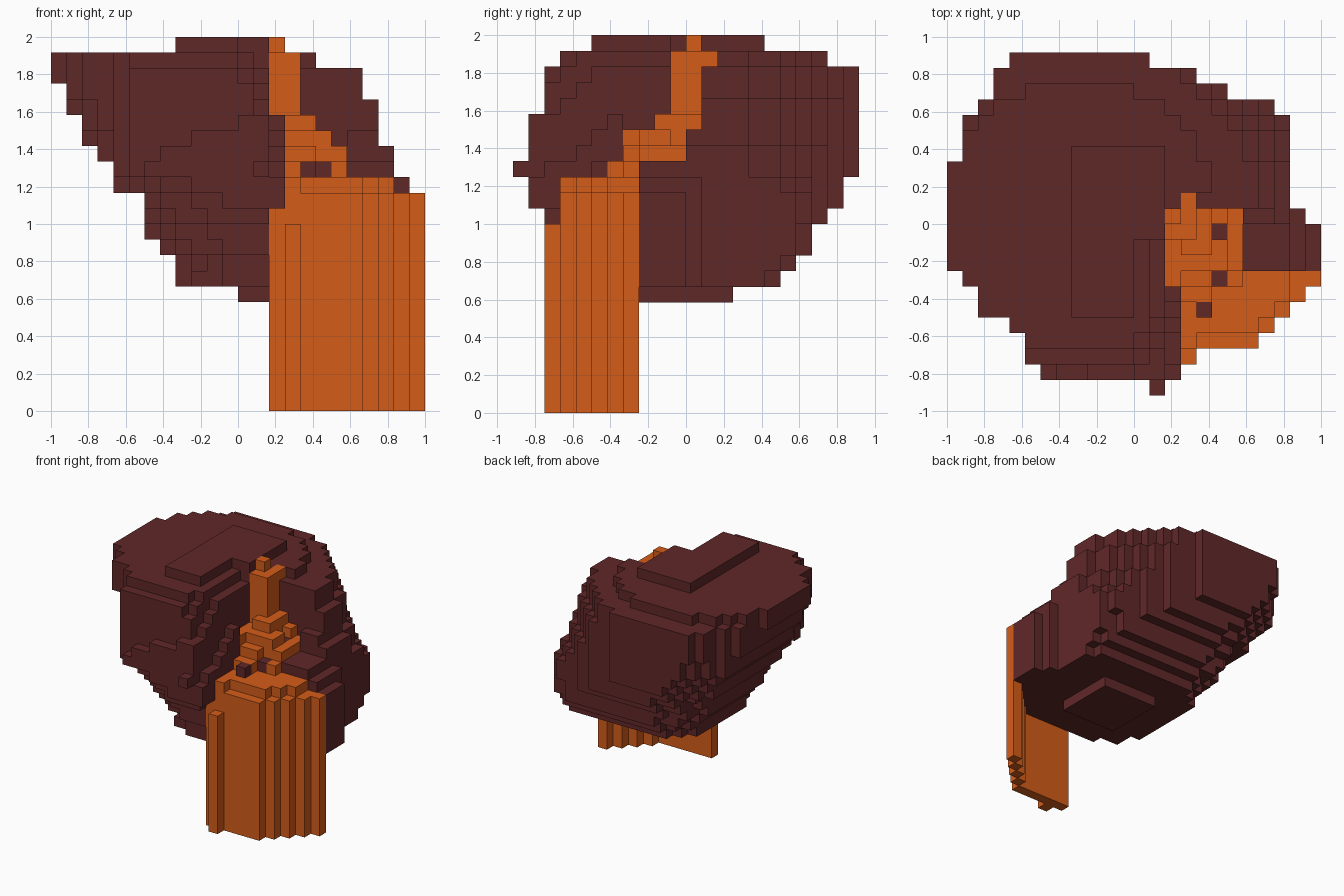
import bpy
import bmesh
from mathutils import Vector

STEP = 1 / 12
ORIGIN = Vector((-12, -11, 0))

if "Cube" in bpy.data.objects:
    bpy.data.objects.remove(bpy.data.objects["Cube"], do_unlink=True)


def make_material(name, rgb):
    mat = bpy.data.materials.new(name)
    mat.use_nodes = True
    mat.diffuse_color = (*rgb, 1)
    mat.node_tree.nodes["Principled BSDF"].inputs["Base Color"].default_value = (*rgb, 1)
    return mat


def block(x0, x1, y0, y1, z0, z1):
    """All grid cells in a box."""
    return {(x, y, z) for x in range(x0, x1) for y in range(y0, y1) for z in range(z0, z1)}


def build_cells(name, cells, solid, mat):
    """Mesh the outside faces of a set of cells."""
    bm = bmesh.new()
    for cell in cells:
        for axis in range(3):
            for side in (0, 1):
                near = list(cell)
                near[axis] += 2 * side - 1
                if tuple(near) in solid:
                    continue
                u, v = (axis + 1) % 3, (axis + 2) % 3
                corners = []
                for a, b in ((0, 0), (1, 0), (1, 1), (0, 1)):
                    p = Vector(cell)
                    p[axis] += side
                    p[u] += a
                    p[v] += b
                    corners.append(bm.verts.new((p + ORIGIN) * STEP))
                bm.faces.new(corners if side else corners[::-1])
    bmesh.ops.remove_doubles(bm, verts=bm.verts, dist=STEP / 50)
    mesh = bpy.data.meshes.new(name)
    bm.to_mesh(mesh)
    bm.free()
    mesh.materials.append(mat)
    obj = bpy.data.objects.new(name, mesh)
    bpy.context.collection.objects.link(obj)
    return obj


# Rock layers from the bottom up: left, right, front, back limits
LAYER_BASE = 7
LAYERS = [
    (12, 18, 8, 14), (8, 24, 4, 17), (8, 24, 4, 18), (7, 24, 3, 19),
    (6, 24, 3, 19), (6, 24, 2, 20), (6, 24, 2, 21), (4, 23, 2, 21),
    (4, 22, 2, 22), (3, 22, 2, 22), (2, 21, 2, 22), (2, 21, 2, 22),
    (1, 21, 2, 22), (1, 20, 2, 22), (0, 20, 2, 22), (0, 17, 3, 20),
    (8, 14, 5, 16),
]

# Plan outline of the rock, row by row from the front
ROW_LEFT = [13, 6, 5, 5, 4, 2, 2, 1] + [0] * 7 + [1, 1, 1, 2, 3, 3, 4]
ROW_RIGHT = [14, 15, 15, 15, 20, 21, 22, 23, 24, 24, 24, 23] + [22] * 6 + [21, 18, 16, 13]


def left_limit(y, level):
    """Outline on the left, undercut below the front corner."""
    undercut = max(0, (21 - level) // 2) if y in (5, 6, 7) else 0
    return ROW_LEFT[y] + undercut


def gully_height(x, y):
    """Height the rock may reach beside the lava channel."""
    if x in (12, 13) and y < 10:
        return min(23, y + 19) if x == 12 else min(22, y + 17)
    if x < 14 or y > 12:
        return 24
    if y == 12:
        return 22 if x > 15 else 24
    if y == 11:
        return 18
    if y > 7:
        return 16
    return 13 + y if x == 14 else 14


def roundness(level, left, front):
    """Exponent of the layer outline in one quadrant; higher is squarer."""
    if level in (7, 23):
        return 8
    if level == 22:
        return 2.5
    if left and front:
        return 8 if level > 14 else 4 if level > 12 else 3
    if left:
        return 4
    if front or level < 13:
        return 3
    return 2.1 if level < 15 else 1.8


rock = set()
for level, (x0, x1, y0, y1) in enumerate(LAYERS, LAYER_BASE):
    cx, cy = (x0 + x1) / 2, (y0 + y1) / 2
    for x, y, z in block(x0, x1, y0, y1, level, level + 1):
        dx = (x + 0.5 - cx) / (x1 - x0) * 2
        dy = (y + 0.5 - cy) / (y1 - y0) * 2
        power = roundness(level, dx < 0, dy < 0)
        inside = abs(dx) ** power + abs(dy) ** power <= 1
        if inside and left_limit(y, level) <= x < ROW_RIGHT[y] and z < gully_height(x, y):
            rock.add((x, y, z))

# Ledge bulging from the front face, with one loose block
for z, x0 in enumerate((11, 9, 6, 7, 9, 12), 13):
    rock |= {c for c in block(x0, 15, 1, 2, z, z + 1) if z < gully_height(c[0], 1) + 1}
rock |= block(14, 15, 2, 4, 13, 16)
rock.add((13, 0, 15))
rock -= block(14, 15, 2, 3, 12, 13)

# Stepped lava stream: plan limits and top of each step
STREAM = [
    (14, 15, 11, 12, 24), (14, 16, 10, 12, 23), (15, 16, 12, 13, 23),
    (14, 15, 7, 10, 18), (15, 17, 9, 12, 19), (15, 17, 8, 12, 18),
    (17, 18, 8, 10, 18), (17, 18, 11, 12, 18),
    (15, 17, 7, 12, 17), (17, 19, 8, 12, 17), (15, 17, 6, 8, 16),
    (17, 19, 7, 8, 16),
]
lava = set()
for x0, x1, y0, y1, top in STREAM:
    lava |= block(x0, x1, y0, y1, 12, top)

# Pool behind the fall, then the thin fall stepping back diagonally
for y in range(4, 8):
    lava |= block(15, min(22, y + 16), y, y + 1, 12, 15)
    lava |= block(21, y + 16, y, y + 1, 12, 14)
    lava |= block(y + 16, y + 17, y, y + 1, 0, 14)
lava |= block(16, 20, 3, 4, 0, 14)
lava |= block(15, 16, 2, 3, 0, 12)
lava |= block(14, 15, 3, 4, 0, 13)
lava |= block(15, 16, 3, 4, 0, 15)

# Stones floating in the stream
stones = {(17, 10, 16), (17, 7, 15), (16, 5, 15)}
lava -= stones

# Keep the channel open above the lava
surface = {}
for x, y, z in lava | stones:
    surface[x, y] = max(z, surface.get((x, y), 0))
rock = {(x, y, z) for x, y, z in rock - lava - stones
        if surface.get((x, y), 0) < 14 or z < surface[x, y]}

solid = rock | lava | stones
rock_mat = make_material("dark_rock", (0.118, 0.021, 0.022))
lava_mat = make_material("orange_lava", (0.66, 0.108, 0.01))
build_cells("floating_rock", rock, solid, rock_mat)
build_cells("stream_stones", stones, solid, rock_mat)
build_cells("lava_fall", lava, solid, lava_mat)
